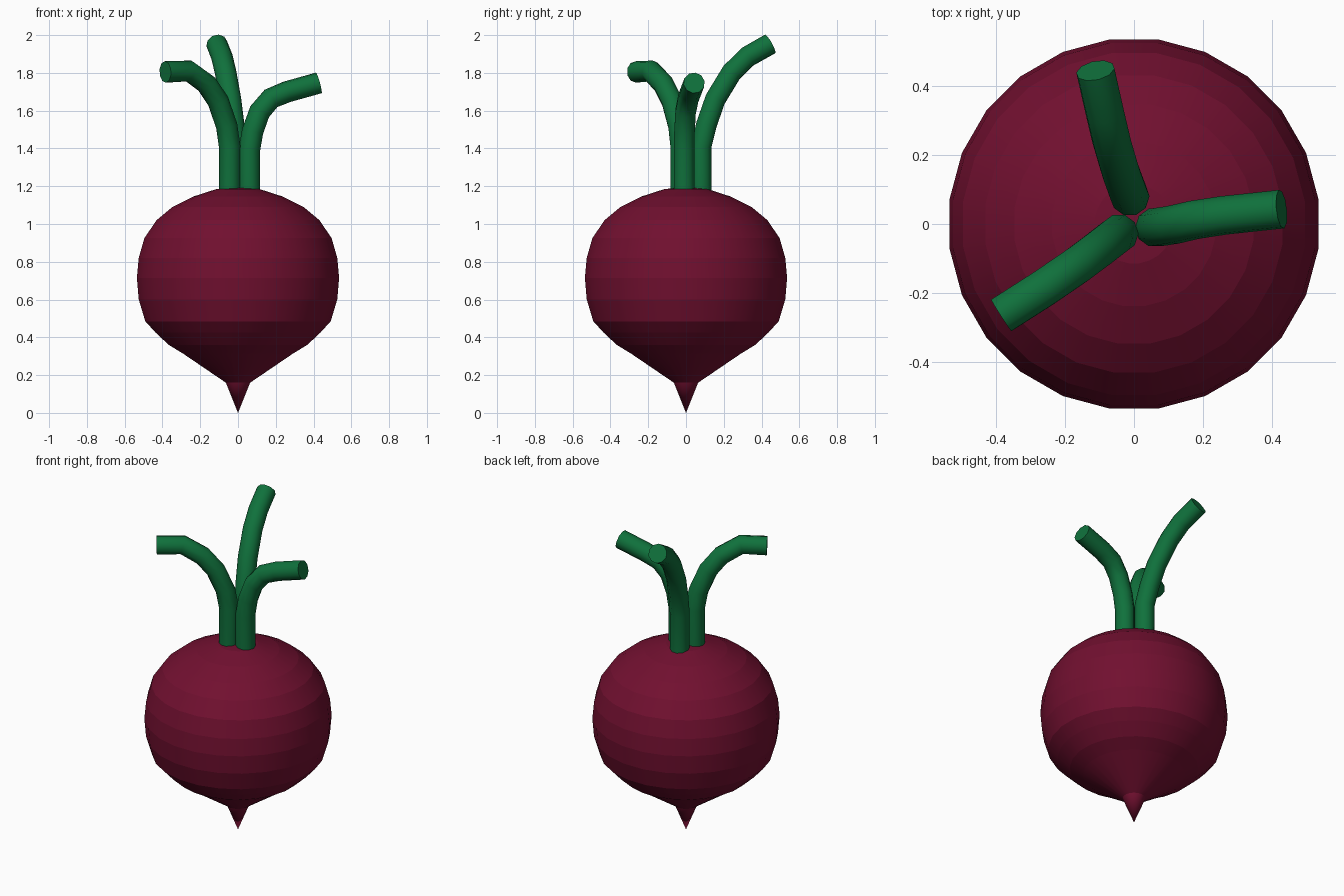
import bpy, bmesh, math

if "Cube" in bpy.data.objects:
    bpy.data.objects.remove(bpy.data.objects["Cube"])


def material(name, rgb):
    m = bpy.data.materials.new(name)
    m.diffuse_color = (*rgb, 1)
    m.use_nodes = True
    m.node_tree.nodes["Principled BSDF"].inputs["Base Color"].default_value = m.diffuse_color
    return m


root_mat = material("root_red", (0.165, 0.005, 0.029))
stem_mat = material("stem_green", (0.005, 0.165, 0.045))

# Root bulb: lathed profile (radius, height)
profile = [(0.065, 0.16), (0.295, 0.315), (0.37, 0.36), (0.44, 0.425),
           (0.495, 0.485), (0.53, 0.60), (0.54, 0.715), (0.53, 0.82),
           (0.50, 0.925), (0.435, 1.02), (0.35, 1.09), (0.24, 1.145),
           (0.115, 1.185)]
SIDES = 24
bm = bmesh.new()
tip = bm.verts.new((0, 0, 0))
crown = bm.verts.new((0, 0, 1.195))
rings = []
for r, z in profile:
    rings.append([bm.verts.new((r * math.cos(a), r * math.sin(a), z))
                  for a in [2 * math.pi * (i + 0.5) / SIDES for i in range(SIDES)]])
for i in range(SIDES):
    j = (i + 1) % SIDES
    bm.faces.new((tip, rings[0][j], rings[0][i]))
    bm.faces.new((crown, rings[-1][i], rings[-1][j]))
    for a, b in zip(rings, rings[1:]):
        bm.faces.new((a[i], a[j], b[j], b[i]))
# Smooth around the axis, crisp bands between rings
for f in bm.faces:
    f.smooth = True
for e in bm.edges:
    if abs(e.verts[0].co.z - e.verts[1].co.z) < 1e-5:
        e.smooth = False
mesh = bpy.data.meshes.new("root")
bm.to_mesh(mesh)
bm.free()
mesh.materials.append(root_mat)
bpy.context.collection.objects.link(bpy.data.objects.new("root", mesh))


# Leaf stalks: bent round tubes with flat ends
def stalk(name, points):
    cu = bpy.data.curves.new(name, 'CURVE')
    cu.dimensions = '3D'
    cu.bevel_depth = 0.057
    cu.bevel_resolution = 3
    cu.use_fill_caps = True
    sp = cu.splines.new('POLY')
    sp.points.add(len(points) - 1)
    for p, co in zip(sp.points, points):
        p.co = (*co, 1)
    cu.materials.append(stem_mat)
    ob = bpy.data.objects.new(name, cu)
    bpy.context.collection.objects.link(ob)
    bpy.ops.object.select_all(action='DESELECT')
    ob.select_set(True)
    bpy.context.view_layer.objects.active = ob
    bpy.ops.object.convert(target='MESH')
    bpy.ops.object.shade_smooth_by_angle(angle=math.radians(40))


stalk("right_stalk", [(0.06, -0.01, 1.16), (0.06, -0.01, 1.39), (0.077, -0.008, 1.49),
                      (0.115, -0.002, 1.595), (0.175, 0.012, 1.665),
                      (0.26, 0.025, 1.70), (0.428, 0.043, 1.747)])
stalk("left_stalk", [(-0.044, -0.028, 1.16), (-0.044, -0.028, 1.41), (-0.06, -0.04, 1.52),
                     (-0.105, -0.075, 1.65), (-0.165, -0.12, 1.74),
                     (-0.26, -0.185, 1.81), (-0.385, -0.265, 1.805)])
stalk("back_stalk", [(-0.012, 0.08, 1.16), (-0.012, 0.08, 1.41), (-0.023, 0.108, 1.525),
                     (-0.04, 0.155, 1.66), (-0.065, 0.24, 1.80),
                     (-0.085, 0.325, 1.885), (-0.112, 0.445, 1.953)])
